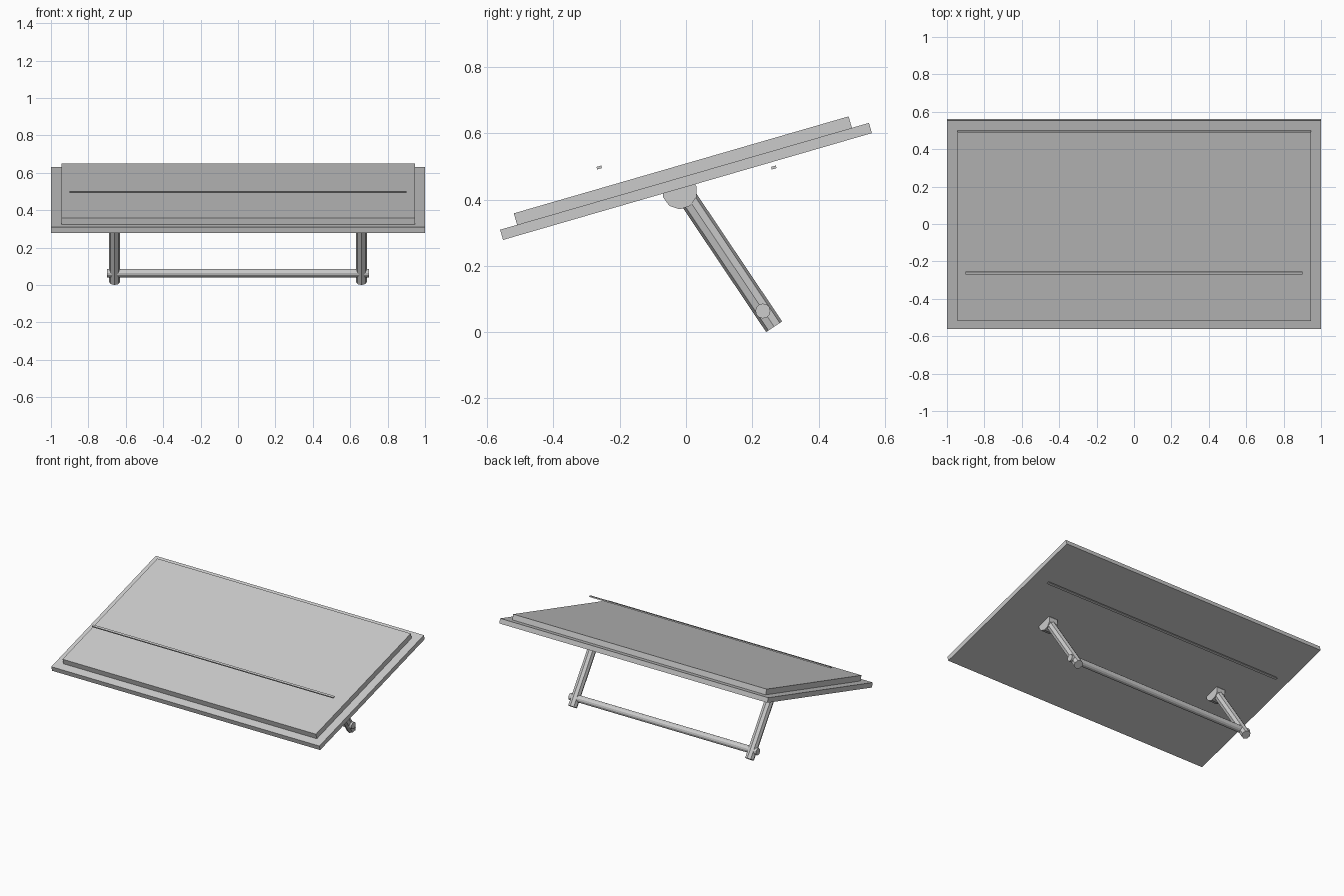
import bpy
from math import radians, pi, sin, cos
from mathutils import Vector, Matrix

if "Cube" in bpy.data.objects:
    bpy.data.objects.remove(bpy.data.objects["Cube"])

TILT = radians(16.15)


def slab(name, size, center):
    bpy.ops.mesh.primitive_cube_add(size=1, location=center, rotation=(TILT, 0, 0))
    ob = bpy.context.object
    ob.name = name
    ob.scale = size
    return ob


def rod(name, a, b, radius, sides, turn=0.0):
    a, b = Vector(a), Vector(b)
    d = b - a
    bpy.ops.mesh.primitive_cylinder_add(vertices=sides, radius=radius, depth=d.length)
    ob = bpy.context.object
    ob.name = name
    rot = Vector((0, 0, 1)).rotation_difference(d).to_matrix().to_4x4()
    ob.matrix_world = Matrix.Translation((a + b) / 2) @ rot @ Matrix.Rotation(turn, 4, 'Z')
    return ob


# Two stacked tilted panels
mid = Vector((0, 0, 0.455))
normal = Vector((0, -sin(TILT), cos(TILT)))
slab("base_panel", (2.0, 1.159, 0.032), mid)
slab("top_panel", (1.89, 1.052, 0.036), mid + normal * 0.034)

# Thin level strips in front of and behind the pivot
for name, y in (("front_strip", -0.262), ("rear_strip", 0.265)):
    slab(name, (1.80, 0.015, 0.008), (0, y, 0.497))

# Hinge knuckles and slanted octagonal legs
for side, s in (("left", -1), ("right", 1)):
    x = 0.66 * s
    rod(side + "_hinge", (x - 0.032, -0.019, 0.424), (x + 0.032, -0.019, 0.424),
        0.053, 10, pi / 2)
    rod(side + "_leg", (x, 0.266, 0.0165), (x, -0.004, 0.419), 0.029, 8)

# Crossbar joining the legs
rod("crossbar", (-0.70, 0.232, 0.064), (0.70, 0.232, 0.064), 0.0225, 12)
